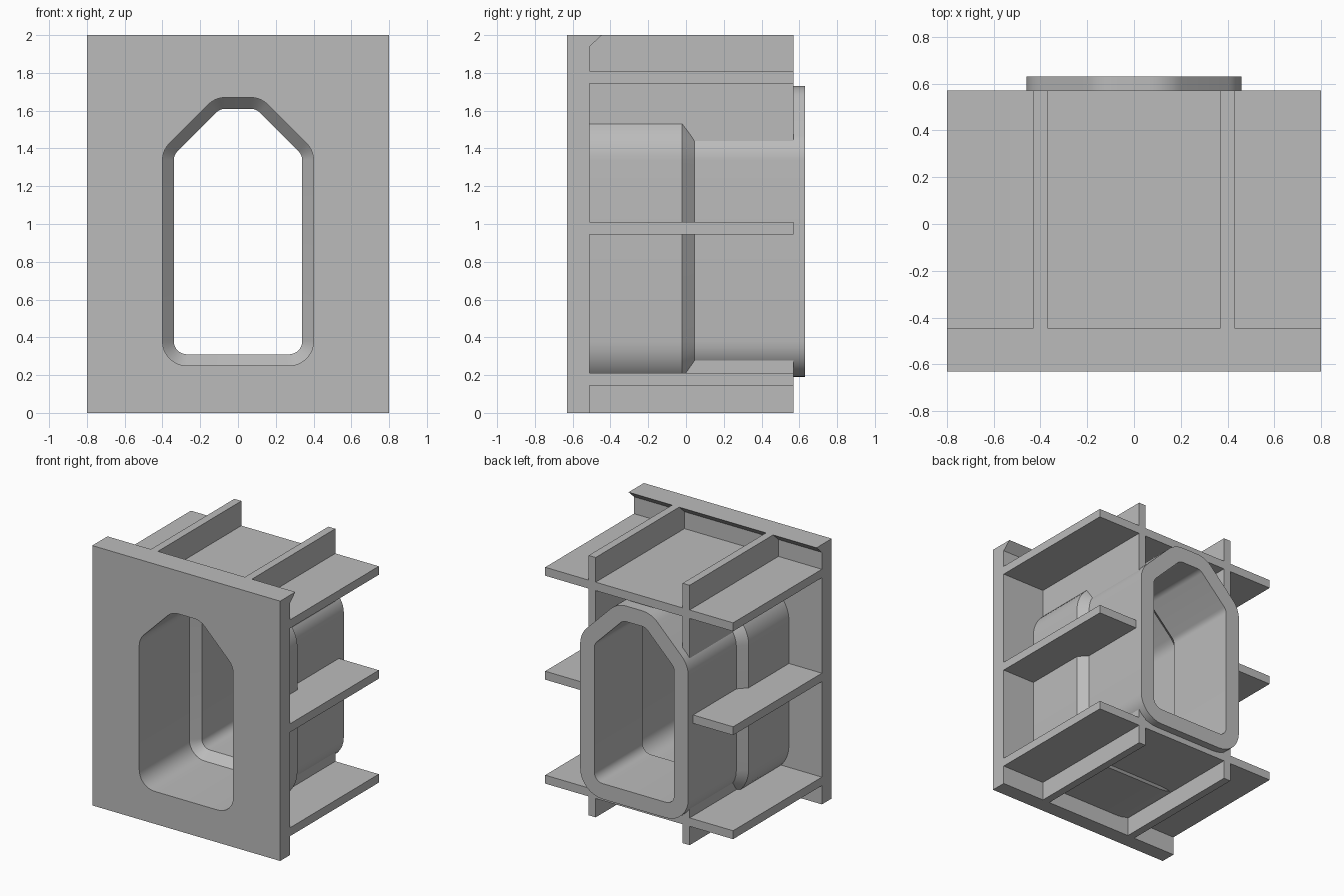
import bpy, bmesh
from math import sin, cos, radians

cube = bpy.data.objects.get("Cube")
if cube:
    bpy.data.objects.remove(cube)

grey = bpy.data.materials.new("plain grey")
grey.use_nodes = True
COLOUR = (0.5, 0.5, 0.5, 1)
grey.diffuse_color = COLOUR
grey.node_tree.nodes["Principled BSDF"].inputs["Base Color"].default_value = COLOUR

FRONT, PLATE_BACK, RIB_BACK, BACK = -0.63, -0.51, 0.57, 0.63
STEP_START, STEP_END = -0.02, 0.045

# Corner centres of the window outline and the arc of normals each one sweeps
CORNERS = [(0.27, 0.38, -90, 0), (0.27, 1.336, 0, 45), (0.066, 1.54, 45, 90),
           (-0.066, 1.54, 90, 135), (-0.27, 1.336, 135, 180), (-0.27, 0.38, 180, 270)]


def finish(name, bm):
    bmesh.ops.recalc_face_normals(bm, faces=bm.faces)
    mesh = bpy.data.meshes.new(name)
    bm.to_mesh(mesh)
    bm.free()
    mesh.materials.append(grey)
    obj = bpy.data.objects.new(name, mesh)
    bpy.context.collection.objects.link(obj)
    return obj


def outline(bm, radius, y, steps=8):
    """Rounded window outline, grown outward by radius."""
    ring = []
    for x, z, a, b in CORNERS:
        for i in range(steps + 1):
            t = radians(a + (b - a) * i / steps)
            ring.append(bm.verts.new((x + radius * cos(t), y, z + radius * sin(t))))
    return ring


def loft(name, sections, closed):
    """Skin (radius, y) sections; closed joins last to first, else ends are capped."""
    bm = bmesh.new()
    rings = [outline(bm, r, y) for r, y in sections]
    pairs = list(zip(rings, rings[1:]))
    if closed:
        pairs.append((rings[-1], rings[0]))
    else:
        bm.faces.new(rings[0])
        bm.faces.new(rings[-1])
    n = len(rings[0])
    for a, b in pairs:
        for i in range(n):
            j = (i + 1) % n
            bm.faces.new((a[i], a[j], b[j], b[i]))
    return finish(name, bm)


def extrude_x(name, profile, x0, x1):
    """Extrude a (y, z) profile along x."""
    bm = bmesh.new()
    face = bm.faces.new([bm.verts.new((x0, y, z)) for y, z in profile])
    ext = bmesh.ops.extrude_face_region(bm, geom=[face])
    verts = [v for v in ext["geom"] if isinstance(v, bmesh.types.BMVert)]
    bmesh.ops.translate(bm, verts=verts, vec=(x1 - x0, 0, 0))
    return finish(name, bm)


def rib(name, x0, x1, z0, z1):
    y0, y1 = PLATE_BACK, RIB_BACK
    return extrude_x(name, [(y0, z0), (y1, z0), (y1, z1), (y0, z1)], x0, x1)


def cut(obj, cutter):
    mod = obj.modifiers.new("opening", "BOOLEAN")
    mod.operation, mod.solver, mod.object = "DIFFERENCE", "EXACT", cutter
    evaluated = obj.evaluated_get(bpy.context.evaluated_depsgraph_get())
    mesh = bpy.data.meshes.new_from_object(evaluated)
    obj.modifiers.clear()
    obj.data = mesh


def smooth(obj):
    bpy.ops.object.select_all(action="DESELECT")
    obj.select_set(True)
    bpy.context.view_layer.objects.active = obj
    bpy.ops.object.shade_smooth_by_angle(angle=radians(30))


# Front plate with a bevelled lip along its top edge
plate = extrude_x("front_plate", [(FRONT, 0), (PLATE_BACK, 0), (PLATE_BACK, 1.94),
                                  (-0.445, 2), (FRONT, 2)], -0.8, 0.8)

# Stiffening ribs
ribs = [rib(f"{side}_vertical_rib", x - 0.03, x + 0.03, 0, 2)
        for side, x in (("left", 0.4), ("right", -0.4))]
ribs += [rib(f"{level}_horizontal_rib", -0.8, 0.8, z, z + 0.065)
         for level, z in (("lower", 0.145), ("middle", 0.945), ("upper", 1.745))]

# Window sleeve, stepping down to a narrower bore at the back
sleeve = loft("window_sleeve", [
    (0.25, PLATE_BACK), (0.25, STEP_START), (0.19, STEP_END), (0.19, BACK),
    (0.07, BACK), (0.07, STEP_END), (0.13, STEP_START), (0.13, PLATE_BACK)], True)

# Openings: through the plate, and through the ribs up to the middle of the sleeve wall
plate_cutter = loft("plate_cutter", [(0.13, -0.8), (0.13, -0.3)], False)
rib_cutter = loft("rib_cutter", [(0.19, -0.8), (0.19, STEP_START),
                                 (0.13, STEP_END), (0.13, 0.8)], False)
cut(plate, plate_cutter)
for r in ribs:
    cut(r, rib_cutter)
for helper in (plate_cutter, rib_cutter):
    bpy.data.objects.remove(helper)

smooth(sleeve)
smooth(plate)
